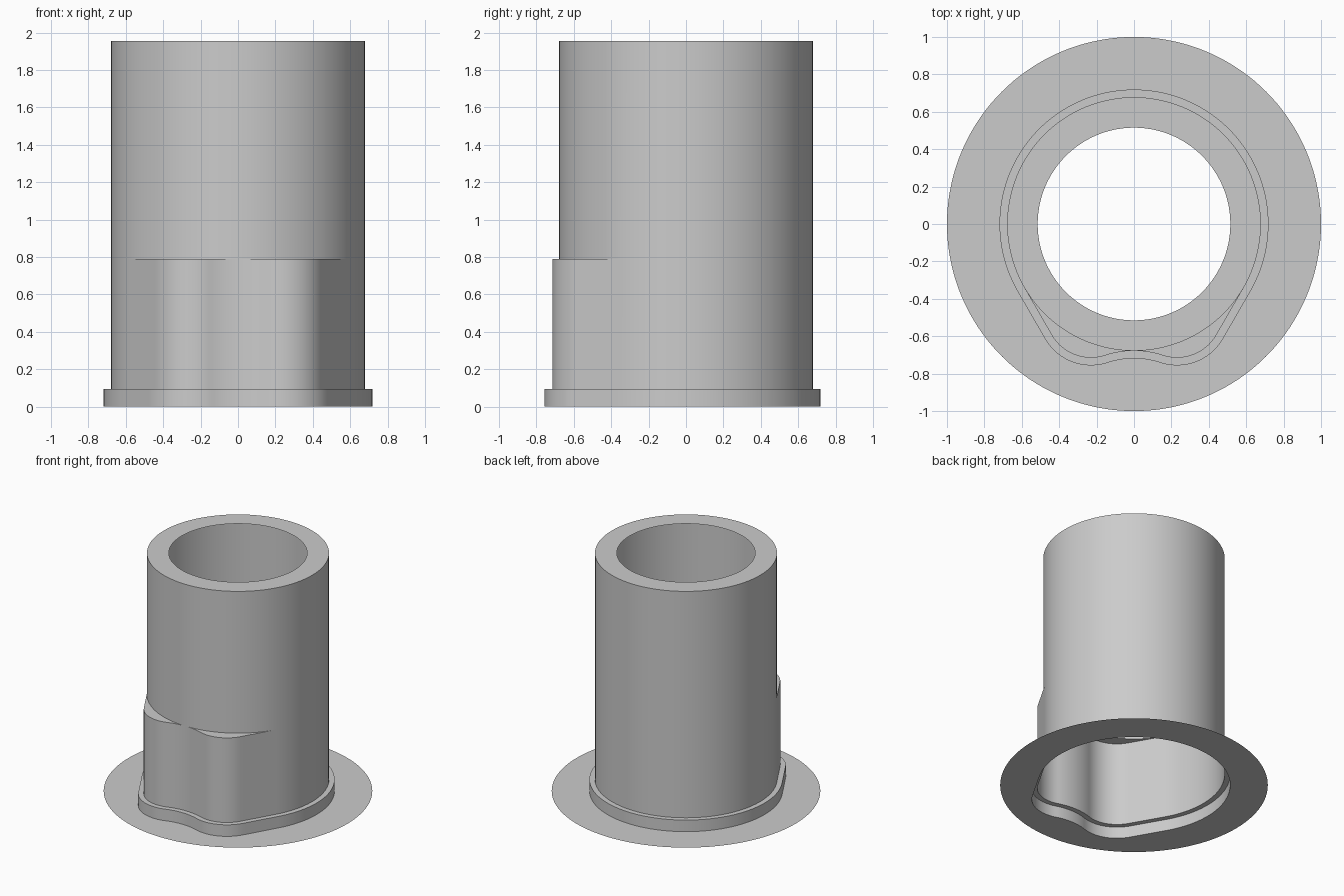
import bpy, bmesh
from math import sin, cos, asin, radians, pi, hypot

cube = bpy.data.objects.get("Cube")
if cube:
    bpy.data.objects.remove(cube, do_unlink=True)

grey = bpy.data.materials.new("plain grey")
grey.use_nodes = True
grey.diffuse_color = (0.6, 0.6, 0.6, 1)
grey.node_tree.nodes["Principled BSDF"].inputs["Base Color"].default_value = (0.6, 0.6, 0.6, 1)

# Main dimensions
TUBE_R, BORE_R, FLANGE_R = 0.678, 0.515, 1.0
COLLAR_OFFSET = 0.041
COLLAR_TOP, SHELF_Z, TOP_Z = 0.095, 0.79, 1.955
LOBE_X, LOBE_FRONT = 0.23, -0.715

# Tangent arcs: two front lobes joined by a shallow valley
lobe_r = 2 * (TUBE_R - LOBE_X * cos(pi / 6) + LOBE_FRONT / 2)
lobe_y = LOBE_FRONT + lobe_r
rise = lobe_y + TUBE_R
valley_r = (LOBE_X**2 + rise**2 - lobe_r**2) / (2 * (lobe_r - rise))
theta = asin(LOBE_X / (lobe_r + valley_r))


def arc(cx, cy, r, start, end, steps):
    angles = [start + (end - start) * i / steps for i in range(steps + 1)]
    return [(cx + r * cos(a), cy + r * sin(a)) for a in angles]


def outline(offset):
    """Lobed outline, counterclockwise from the front centre."""
    valley = arc(0, -TUBE_R - valley_r, valley_r - offset, pi / 2, pi / 2 - theta, 10)
    lobe = arc(LOBE_X, lobe_y, lobe_r + offset, -pi / 2 - theta, -pi / 6, 20)
    back = arc(0, 0, TUBE_R + offset, -pi / 6, pi / 2, 48)
    (x0, y0), (x1, y1) = lobe[-1], back[0]
    flank = [(x0 + (x1 - x0) * i / 12, y0 + (y1 - y0) * i / 12) for i in range(1, 12)]
    half = valley + lobe[1:] + flank + back
    return half + [(-x, y) for x, y in half[-2:0:-1]]


def circle(radius, guide):
    """Circle whose points line up with a guide outline."""
    return [(x * radius / hypot(x, y), y * radius / hypot(x, y)) for x, y in guide]


def loft(name, rings):
    """Skin a list of (outline, height) rings as one open surface."""
    bm = bmesh.new()
    loops = [[bm.verts.new((x, y, z)) for x, y in pts] for pts, z in rings]
    for low, high in zip(loops, loops[1:]):
        for i in range(len(low)):
            j = (i + 1) % len(low)
            bm.faces.new((low[i], low[j], high[j], high[i]))
    bmesh.ops.remove_doubles(bm, verts=bm.verts, dist=0.0002)
    mesh = bpy.data.meshes.new(name)
    bm.to_mesh(mesh)
    bm.free()
    mesh.materials.append(grey)
    obj = bpy.data.objects.new(name, mesh)
    bpy.context.collection.objects.link(obj)
    bpy.ops.object.select_all(action="DESELECT")
    obj.select_set(True)
    bpy.context.view_layer.objects.active = obj
    bpy.ops.object.shade_smooth_by_angle(angle=radians(30))
    return obj


body = outline(0)
collar = outline(COLLAR_OFFSET)
tube = circle(TUBE_R, body)

# Thin flat flange around the foot
loft("base_flange", [(circle(FLANGE_R, collar), 0), (collar, 0)])

# Collar, lobed lower body, shelf, round tube and inward top rim
loft("sleeve_body", [
    (collar, 0), (collar, COLLAR_TOP),
    (body, COLLAR_TOP), (body, SHELF_Z),
    (tube, SHELF_Z), (tube, TOP_Z),
    (circle(BORE_R, body), TOP_Z),
])
